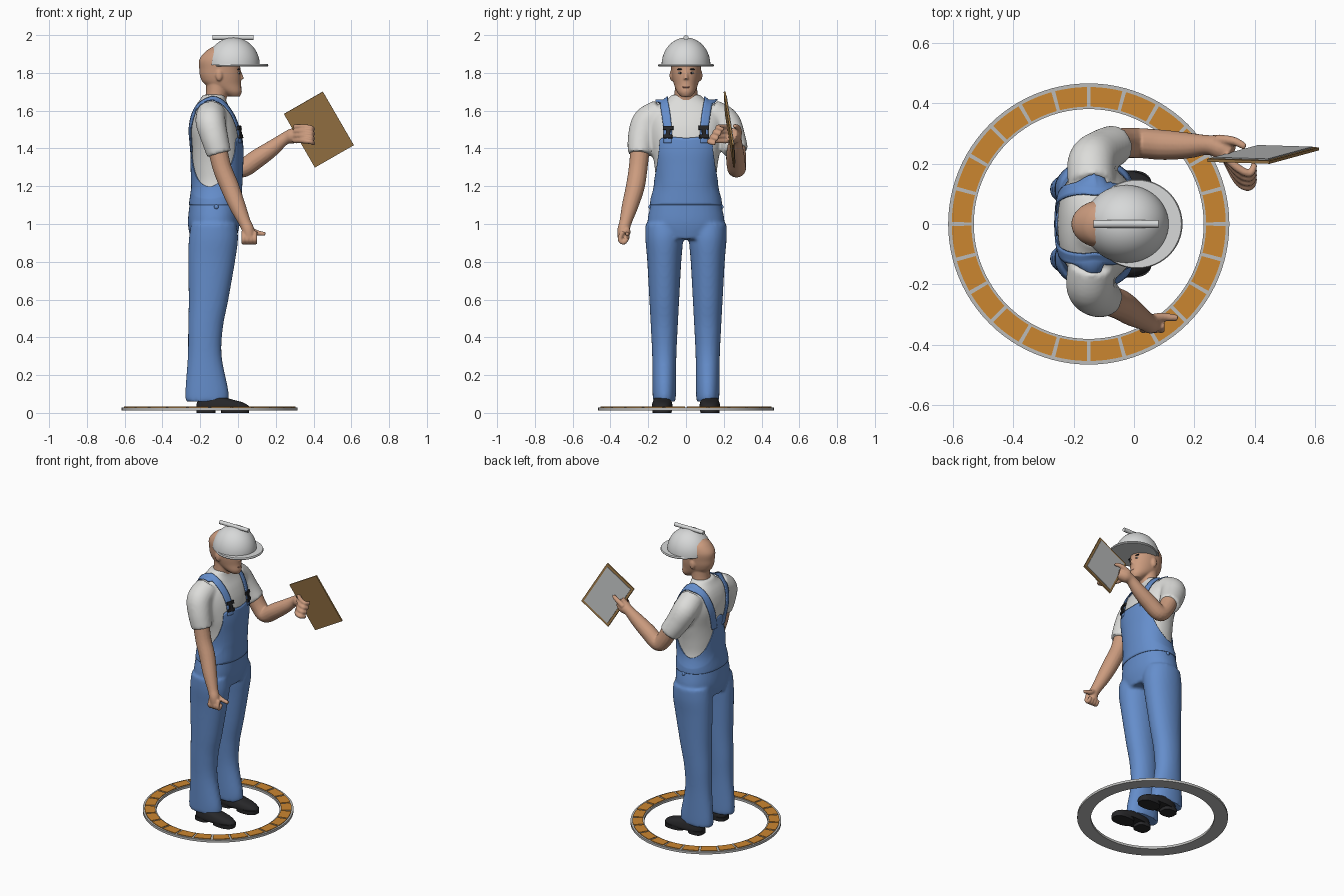
import bpy, bmesh
from math import sin, cos, pi, radians, degrees
from mathutils import Vector, Matrix
from mathutils.bvhtree import BVHTree

if "Cube" in bpy.data.objects:
    bpy.data.objects.remove(bpy.data.objects["Cube"])


def material(name, *rgb):
    m = bpy.data.materials.new(name)
    m.use_nodes = True
    m.diffuse_color = (*rgb, 1)
    m.node_tree.nodes["Principled BSDF"].inputs["Base Color"].default_value = (*rgb, 1)
    return m


shirt_white = material("shirt white", .72, .72, .7)
denim = material("denim blue", .13, .27, .6)
skin = material("skin", .6, .33, .21)
black = material("black", .02, .02, .022)
helmet_white = material("helmet white", .68, .69, .69)
board_brown = material("board brown", .32, .18, .06)
paper_grey = material("paper grey", .5, .51, .51)
orange = material("orange", .6, .24, .03)
ring_grey = material("ring grey", .5, .5, .49)
lip_red = material("lip red", .42, .19, .13)


def spline(rows, n=6):
    """Smooth interpolation through rows of numbers."""
    out = []
    for i in range(len(rows) - 1):
        a, b, c, d = (rows[max(0, min(len(rows) - 1, i + k))] for k in (-1, 0, 1, 2))
        for s in range(n):
            t = s / n
            out.append([q + t / 2 * (r - p + t * (2 * p - 5 * q + 4 * r - w + t * (3 * (q - r) + w - p)))
                        for p, q, r, w in zip(a, b, c, d)])
    return out + [list(rows[-1])]


def bridge(bm, loops):
    loops = [[bm.verts.new(p) for p in loop] for loop in loops]
    n = len(loops[0])
    for a, b in zip(loops, loops[1:]):
        for i in range(n):
            bm.faces.new((a[i], a[(i + 1) % n], b[(i + 1) % n], b[i]))
    bm.faces.new(loops[0])
    bm.faces.new(loops[-1])


def stack(bm, rows, y=0, power=1.0, n=40, steps=6):
    """Horizontal oval rings; each row is z, centre x, half depth, half width."""
    def oval(t):
        return [abs(f) ** power * (1 if f > 0 else -1) for f in (cos(t), sin(t))]
    loops = []
    for z, cx, rx, ry in spline(rows, steps):
        ring = [oval(2 * pi * i / n) for i in range(n)]
        loops.append([(cx + rx * c, y + ry * s, z) for c, s in ring])
    bridge(bm, loops)


def tube(bm, rows, n=16):
    """Round limb; each row is x, y, z, radius."""
    rows = spline(rows)
    pts = [Vector(r[:3]) for r in rows]
    u, loops = None, []
    for i, p in enumerate(pts):
        t = (pts[min(i + 1, len(pts) - 1)] - pts[max(i - 1, 0)]).normalized()
        u = t.orthogonal() if u is None else u - t * u.dot(t)
        u.normalize()
        v = t.cross(u)
        loops.append([p + rows[i][3] * (u * cos(a) + v * sin(a))
                      for a in (2 * pi * k / n for k in range(n))])
    bridge(bm, loops)


def ball(bm, at, size):
    bmesh.ops.create_uvsphere(bm, u_segments=24, v_segments=16, radius=1,
                              matrix=Matrix.LocRotScale(Vector(at), None, Vector(size)))


def box(bm, at, size, rot=None):
    bmesh.ops.create_cube(bm, size=1, matrix=Matrix.LocRotScale(Vector(at), rot, Vector(size)))


def finish(bm, name, mat, voxel=0, thick=0):
    bmesh.ops.recalc_face_normals(bm, faces=bm.faces)
    me = bpy.data.meshes.new(name)
    bm.to_mesh(me)
    bm.free()
    ob = bpy.data.objects.new(name, me)
    bpy.context.collection.objects.link(ob)
    if voxel:  # fuse overlapping volumes into one soft surface
        mod = ob.modifiers.new("fuse", 'REMESH')
        mod.mode, mod.voxel_size = 'VOXEL', voxel
        mod = ob.modifiers.new("soften", 'SMOOTH')
        mod.factor, mod.iterations = .5, 5
        graph = bpy.context.evaluated_depsgraph_get()
        me = bpy.data.meshes.new_from_object(ob.evaluated_get(graph))
        ob.modifiers.clear()
        ob.data = me
    if thick:
        mod = ob.modifiers.new("thickness", 'SOLIDIFY')
        mod.thickness, mod.offset = thick, 0
    me.materials.clear()
    me.materials.append(mat)
    me.shade_smooth()
    me.set_sharp_from_angle(angle=radians(42))
    return ob


# Clothed body: torso, legs and sleeves fused together
bm = bmesh.new()
stack(bm, [(.92, -.13, .12, .17), (1, -.128, .137, .203), (1.1, -.122, .135, .188), (1.2, -.113, .127, .162),
           (1.3, -.112, .13, .166), (1.4, -.112, .132, .183), (1.5, -.124, .13, .198), (1.57, -.132, .113, .195),
           (1.62, -.137, .09, .16), (1.66, -.133, .068, .1), (1.685, -.125, .06, .075)], power=.9)
for side in (-1, 1):
    stack(bm, [(.06, -.165, .113, .06), (.12, -.165, .114, .062), (.3, -.176, .09, .064), (.45, -.172, .092, .071),
               (.6, -.156, .105, .079), (.8, -.14, .124, .09), (.92, -.13, .13, .1), (1, -.128, .12, .1)],
          y=side * .115, power=.95)
tube(bm, [(-.14, -.13, 1.585, .078), (-.145, -.205, 1.54, .08), (-.125, -.235, 1.46, .073), (-.1, -.244, 1.37, .065)], 24)
tube(bm, [(-.14, .13, 1.585, .078), (-.14, .205, 1.54, .08), (-.105, .24, 1.46, .074), (-.06, .264, 1.385, .067)], 24)
body = finish(bm, "shirt_and_trousers", shirt_white, voxel=.01)
body.data.materials.append(denim)
for f in body.data.polygons:
    f.material_index = int(f.center.z < 1.16)
bvh = BVHTree.FromPolygons([v.co for v in body.data.vertices], [f.vertices for f in body.data.polygons])

# Overall bib: shell on the torso with an armhole outline, angle from the front against height
outline = spline([(0, 1.455), (48, 1.455), (54, 1.38), (68, 1.275), (95, 1.2), (125, 1.23),
                  (150, 1.33), (166, 1.44), (180, 1.46)], 8)


def bib_top(angle):
    for (a, za), (b, zb) in zip(outline, outline[1:]):
        if angle <= b:
            return za + (zb - za) * (angle - a) / (b - a)
    return outline[-1][1]


bm = bmesh.new()
columns, rows = 180, 24
grid = []
for i in range(columns):
    a = 2 * pi * i / columns - pi
    d, top = Vector((cos(a), sin(a), 0)), bib_top(abs(degrees(a)))
    column = []
    for j in range(rows + 1):
        t = j / rows
        start = Vector((-.12, 0, 1.1 + (top - 1.1) * t))
        hit = bvh.ray_cast(start, d)[0] or start + d * .15
        column.append(bm.verts.new(hit + d * (.001 + .006 * min(1, 3 * t))))
    grid.append(column)
for i in range(columns):
    a, b = grid[i], grid[(i + 1) % columns]
    for j in range(rows):
        bm.faces.new((a[j], b[j], b[j + 1], a[j + 1]))
finish(bm, "overall_bib", denim, thick=.005)

# Shoulder straps, buckles and hip buttons
for side, name in ((-1, "right"), (1, "left")):
    bm = bmesh.new()
    path = spline([(.02, .1, 1.43), (0, .1, 1.52), (-.06, .112, 1.62), (-.13, .125, 1.68),
                   (-.2, .11, 1.62), (-.25, .08, 1.5), (-.26, .05, 1.38)], 8)
    strip = []
    for x, y, z in path:
        row = []
        for k in (-2, -1, 0, 1, 2):
            hit, normal, _, _ = bvh.find_nearest(Vector((x, side * y + k * .012, z)))
            row.append(bm.verts.new(hit + normal * .009))
        strip.append(row)
    for a, b in zip(strip, strip[1:]):
        for k in range(4):
            bm.faces.new((a[k], a[k + 1], b[k + 1], b[k]))
    finish(bm, name + "_strap", denim, thick=.006)

    bm = bmesh.new()
    for z, width, height in ((1.515, .055, .02), (1.49, .022, .045), (1.465, .05, .018)):
        hit, normal, _, _ = bvh.find_nearest(Vector((.03, side * .1, z)))
        box(bm, hit + normal * .014, (.012, width, height), normal.to_track_quat('X', 'Z'))
    finish(bm, name + "_buckle", black)

    bm = bmesh.new()
    hit, normal, _, _ = bvh.find_nearest(Vector((-.105, side * .3, 1.115)))
    ball(bm, hit, (.012, .009, .012))
    finish(bm, name + "_hip_button", denim)

    # Shoe: upper, sole and heel
    bm = bmesh.new()
    y = side * .126
    stack(bm, [(.02, -.08, .139, .053), (.035, -.081, .139, .055), (.055, -.095, .122, .051),
               (.072, -.12, .085, .045), (.085, -.14, .06, .038)], y, .85)
    stack(bm, [(0, -.015, .074, .05), (.025, -.015, .074, .052)], y, .8, steps=1)
    stack(bm, [(0, -.17, .05, .045), (.025, -.17, .05, .046)], y, .7, steps=1)
    finish(bm, name + "_shoe", black)

# Right arm: hanging, closed hand with the thumb forward
bm = bmesh.new()
tube(bm, [(-.115, -.24, 1.43, .052), (-.085, -.253, 1.3, .05), (-.045, -.268, 1.2, .05), (-.005, -.295, 1.1, .044),
          (.035, -.32, 1.01, .033), (.053, -.33, .97, .033), (.06, -.33, .925, .032)])
for i in range(4):
    x = .03 + .02 * i
    tube(bm, [(x, -.335, .96, .013), (x, -.35, .92, .013), (x, -.33, .902, .013), (x, -.31, .925, .012)], 10)
tube(bm, [(.055, -.315, .98, .016), (.095, -.308, .955, .015), (.145, -.312, .947, .011)], 10)
finish(bm, "right_arm", skin, voxel=.005)

# Left arm: bent, fingers under the board and thumb on top
bm = bmesh.new()
tube(bm, [(-.075, .26, 1.43, .054), (-.03, .268, 1.34, .051), (.02, .268, 1.295, .05), (.1, .262, 1.345, .05),
          (.18, .26, 1.4, .043), (.245, .262, 1.45, .033), (.285, .255, 1.465, .04), (.325, .237, 1.475, .034)])
for i in range(4):
    z, y = 1.515 - .025 * i, -.015 * i
    tube(bm, [(.3, .225, z, .014), (.345, .185 + y, z, .014), (.385, .168 + y, z - .005, .013),
              (.4, .2 + y, z - .015, .011)], 10)
tube(bm, [(.275, .28, 1.48, .018), (.33, .275, 1.51, .015), (.37, .255, 1.52, .011)], 10)
finish(bm, "left_arm", skin, voxel=.005)

# Head with neck, nose and ears
bm = bmesh.new()
stack(bm, [(1.62, -.125, .055, .064), (1.7, -.112, .057, .06), (1.78, -.11, .06, .06)])
stack(bm, [(1.675, -.02, .03, .028), (1.7, -.04, .06, .048), (1.74, -.08, .096, .064), (1.78, -.092, .108, .074),
           (1.82, -.096, .109, .078), (1.87, -.1, .105, .08), (1.915, -.1, .07, .066), (1.94, -.1, .03, .03)])
tube(bm, [(.006, 0, 1.815, .008), (.016, 0, 1.785, .01), (.02, 0, 1.765, .013)], 12)
for side in (-1, 1):
    ball(bm, (-.1, side * .077, 1.787), (.018, .01, .03))
finish(bm, "head", skin, voxel=.005)

# Face details
parts = {"eyes": (shirt_white, .003, .03, 1.8, (.007, .012, .005)),
         "irises": (black, .008, .029, 1.8, (.004, .005, .005)),
         "eyebrows": (black, .003, .032, 1.819, (.007, .017, .004))}
for name, (mat, x, y, z, size) in parts.items():
    bm = bmesh.new()
    for side in (-1, 1):
        ball(bm, (x, side * y, z), size)
    finish(bm, name, mat)
bm = bmesh.new()
ball(bm, (.01, 0, 1.724), (.009, .022, .006))
finish(bm, "lips", lip_red)

# Hard hat: dome, brim and crown ridge
bm = bmesh.new()
dome = [(1.843 + .144 * sin(a), -.025, .14 * cos(a), .129 * cos(a)) for a in (pi / 2 * i / 16.5 for i in range(17))]
stack(bm, dome, n=48, steps=1)
finish(bm, "helmet_dome", helmet_white)
bm = bmesh.new()
stack(bm, [(1.834, .01, .147, .145), (1.839, .01, .151, .148), (1.848, .01, .147, .145)], n=48, steps=1)
finish(bm, "helmet_brim", helmet_white)
bm = bmesh.new()
tube(bm, [(-.135, 0, 1.987, .013), (.082, 0, 1.987, .013)])
finish(bm, "helmet_ridge", helmet_white)

# Clipboard with its sheet of paper
across = Vector((.165, .045, -.285)).normalized()
normal = across.cross(Vector((-.21, .005, -.11))).normalized()
turn = Matrix((across, normal.cross(across), normal)).transposed().to_quaternion()
centre = Vector((.428, .23, 1.5))
bm = bmesh.new()
box(bm, centre, (.33, .238, .01), turn)
finish(bm, "clipboard", board_brown)
bm = bmesh.new()
box(bm, centre + normal * .006, (.298, .208, .006), turn)
finish(bm, "paper_sheet", paper_grey)


# Floor ring with inset tiles
def sector(bm, r0, r1, a0, a1, z0, z1, n):
    loops = []
    for i in range(n + 1):
        a = a0 + (a1 - a0) * i / n
        loops.append([(-.15 + r * cos(a), r * sin(a), z) for r, z in ((r0, z0), (r1, z0), (r1, z1), (r0, z1))])
    bridge(bm, loops)


bm = bmesh.new()
sector(bm, .381, .466, 0, 2 * pi, .013, .029, 96)
finish(bm, "floor_ring", ring_grey)
bm = bmesh.new()
for i in range(24):
    sector(bm, .389, .454, pi / 12 * i + .014, pi / 12 * (i + 1) - .014, .02, .033, 6)
finish(bm, "floor_ring_tiles", orange)
